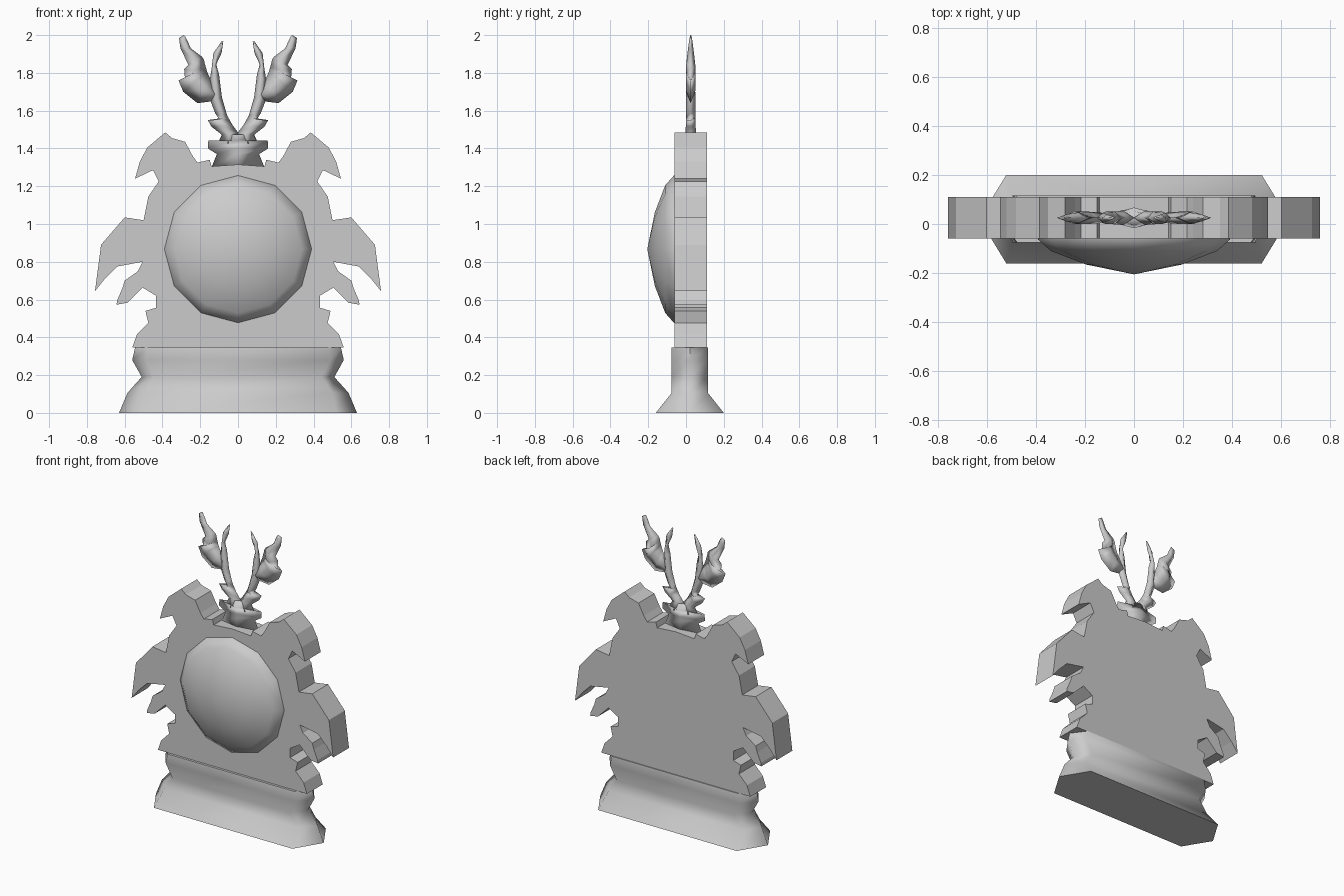
import bpy, bmesh, math

if "Cube" in bpy.data.objects:
    bpy.data.objects.remove(bpy.data.objects["Cube"])

grey = bpy.data.materials.new("plain grey")
grey.diffuse_color = (0.6, 0.6, 0.6, 1)
grey.use_nodes = True
grey.node_tree.nodes["Principled BSDF"].inputs["Base Color"].default_value = grey.diffuse_color


def finish(name, bm, smooth_angle=None):
    bmesh.ops.recalc_face_normals(bm, faces=bm.faces[:])
    mesh = bpy.data.meshes.new(name)
    bm.to_mesh(mesh)
    bm.free()
    mesh.materials.append(grey)
    ob = bpy.data.objects.new(name, mesh)
    bpy.context.collection.objects.link(ob)
    if smooth_angle:
        bpy.ops.object.select_all(action='DESELECT')
        bpy.context.view_layer.objects.active = ob
        ob.select_set(True)
        bpy.ops.object.shade_smooth_by_angle(angle=math.radians(smooth_angle))
    return ob


def loft(name, rings, smooth_angle):
    """Skin a list of equal rings and close both ends."""
    bm = bmesh.new()
    vr = [[bm.verts.new(p) for p in ring] for ring in rings]
    n = len(vr[0])
    for a, b in zip(vr, vr[1:]):
        for i in range(n):
            j = (i + 1) % n
            bm.faces.new((a[i], a[j], b[j], b[i]))
    bm.faces.new(vr[0])
    bm.faces.new(vr[-1])
    return finish(name, bm, smooth_angle)


# Foot: stretched hexagon rings (z, tip x, corner x, half depth)
rings = []
for z, tip, cor, d in [(0, .63, .52, .18), (.106, .585, .50, .096),
                       (.19, .51, .44, .096), (.28, .56, .49, .096),
                       (.345, .545, .475, .096)]:
    rings.append([(tip, .02, z), (cor, .02 + d, z), (-cor, .02 + d, z),
                  (-tip, .02, z), (-cor, .02 - d, z), (cor, .02 - d, z)])
loft("foot", rings, 70)

# Leafy plate: half outline mirrored and extruded
half = [(.14, 1.305), (.15, 1.34), (.215, 1.325), (.24, 1.36), (.28, 1.435),
        (.35, 1.455), (.385, 1.485), (.48, 1.405), (.52, 1.33), (.545, 1.24),
        (.45, 1.285), (.42, 1.225), (.475, 1.145), (.50, 1.02), (.60, 1.035),
        (.725, .89), (.757, .645), (.705, .71), (.64, .775), (.505, .80),
        (.53, .75), (.60, .70), (.612, .66), (.64, .595), (.643, .573),
        (.585, .583), (.505, .663), (.433, .62), (.433, .557), (.49, .54),
        (.475, .477), (.535, .415), (.56, .345)]
outline = [(0, 1.315)] + half + [(-x, z) for x, z in reversed(half)]
bm = bmesh.new()
face = bm.faces.new([bm.verts.new((x, -.06, z)) for x, z in outline])
ext = bmesh.ops.extrude_face_region(bm, geom=[face], use_keep_orig=True)
bmesh.ops.translate(bm, vec=(0, .17, 0),
                    verts=[g for g in ext["geom"] if isinstance(g, bmesh.types.BMVert)])
finish("leafy_plate", bm)

# Round dome with twelve sides
bm = bmesh.new()
prev = None
for r, y in [(.39, -.05), (.39, -.064), (.338, -.11), (.195, -.165)]:
    ring = [bm.verts.new((r * math.cos(k * math.pi / 6), y,
                          .867 + r * math.sin(k * math.pi / 6))) for k in range(12)]
    if prev:
        for k in range(12):
            m = (k + 1) % 12
            bm.faces.new((prev[k], prev[m], ring[m], ring[k]))
    else:
        bm.faces.new(ring)
    prev = ring
peak = bm.verts.new((0, -.205, .867))
for k in range(12):
    bm.faces.new((prev[k], prev[(k + 1) % 12], peak))
finish("dome", bm, 60)


def blade(name, rows, s=1):
    """Branch with diamond section; rows: inner x, z, outer x, z, half depth."""
    c = .025
    rings = []
    for xi, zi, xo, zo, t in rows:
        xm, zm = (xi + xo) / 2 * s, (zi + zo) / 2
        rings.append([(xi * s, c, zi), (xm, c - t, zm),
                      (xo * s, c, zo), (xm, c + t, zm)])
    return loft(name, rings, 179)


# Neck of the crest with small side spikes
neck = [(.14, 1.30, .042), (.112, 1.37, .042), (.16, 1.40, .042),
        (.157, 1.443, .042), (.105, 1.43, .042), (.085, 1.475, .03)]
blade("crest_neck", [(-x, z, x, z, t) for x, z, t in neck])

# Mirrored horns: main stem and outer leafy branch
stem = [(0, 1.42, .105, 1.43, .03), (0, 1.485, .085, 1.472, .028),
        (.03, 1.525, .14, 1.515, .026), (.045, 1.553, .16, 1.55, .026),
        (.055, 1.57, .10, 1.555, .026), (.062, 1.59, .12, 1.585, .026),
        (.085, 1.67, .145, 1.65, .025), (.10, 1.79, .15, 1.76, .022),
        (.115, 1.845, .14, 1.82, .020), (.087, 1.905, .13, 1.905, .014),
        (.078, 1.965, .085, 1.97, .003)]
branch = [(.11, 1.72, .135, 1.65, .02), (.15, 1.775, .215, 1.64, .025),
          (.165, 1.81, .29, 1.70, .025), (.17, 1.83, .315, 1.76, .025),
          (.176, 1.85, .28, 1.763, .025), (.18, 1.87, .285, 1.82, .024),
          (.19, 1.885, .262, 1.842, .022), (.25, 1.93, .305, 1.93, .014),
          (.265, 1.965, .312, 1.985, .008), (.28, 1.995, .288, 2.0, .003)]
for side, s in (("right", 1), ("left", -1)):
    blade("horn_stem_" + side, stem, s)
    blade("horn_branch_" + side, branch, s)
